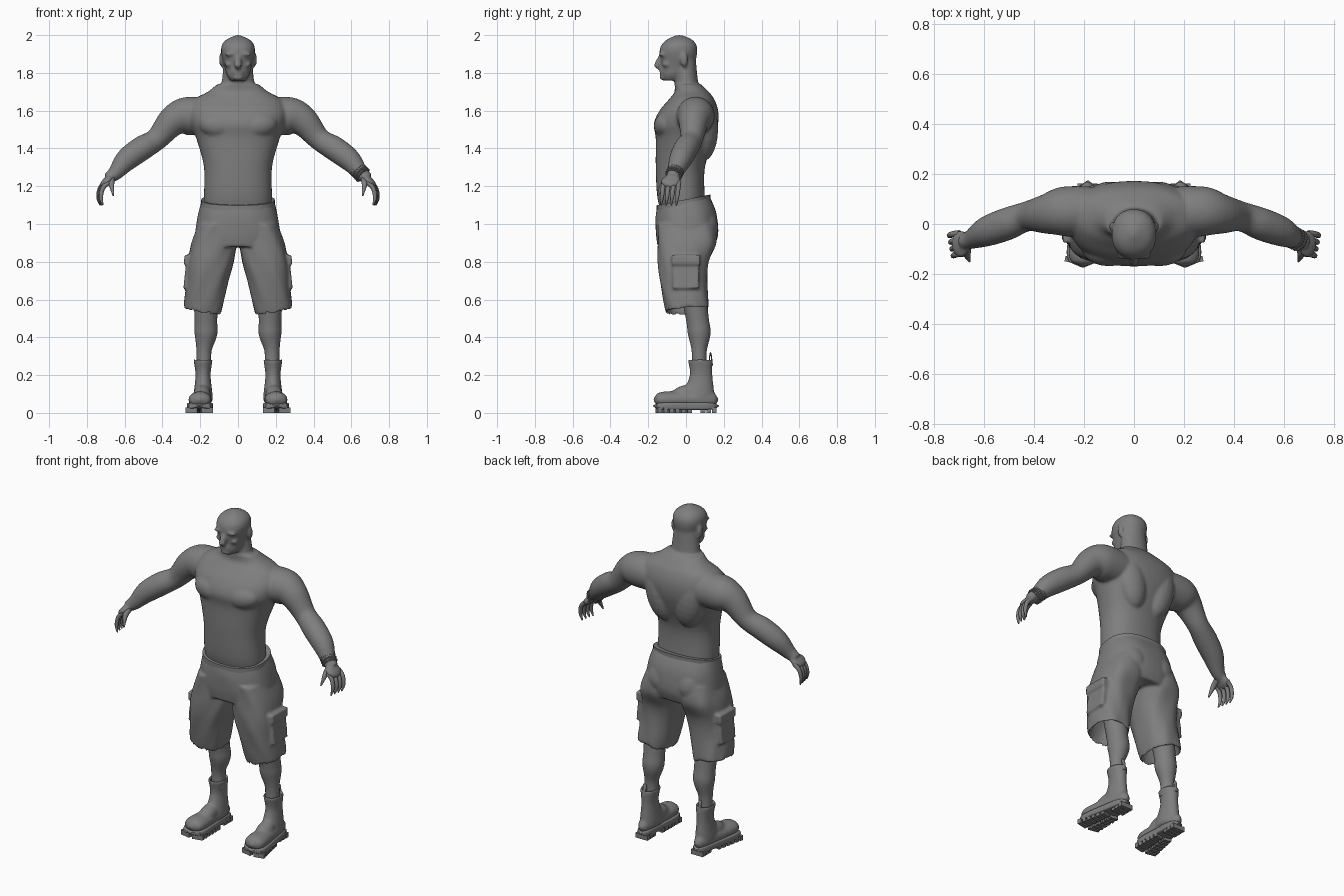
import bpy, bmesh, math
from mathutils import Vector, Matrix

default_cube = bpy.data.objects.get("Cube")
if default_cube:
    bpy.data.objects.remove(default_cube, do_unlink=True)

GREY = (.21, .21, .21, 1)
grey = bpy.data.materials.new("plain grey")
grey.use_nodes = True
grey.diffuse_color = GREY
grey.node_tree.nodes["Principled BSDF"].inputs["Base Color"].default_value = GREY

RIGHTWARD, BACKWARD, UPWARD = Vector((1, 0, 0)), Vector((0, 1, 0)), Vector((0, 0, 1))
VOXEL = .008
SIDES = {"left": 1, "right": -1}


def blend_rows(rows, steps):
    """Add rows between the given ones along a smooth curve."""
    rows = [Vector(row) for row in rows]
    result = []
    for index, (start, end) in enumerate(zip(rows, rows[1:])):
        leaving = (end - rows[max(index - 1, 0)]) / 2
        arriving = (rows[min(index + 2, len(rows) - 1)] - start) / 2
        for step in range(steps):
            t = step / steps
            ease = t * t * (3 - 2 * t)
            result.append(start.lerp(end, ease) + leaving * t * (1 - t) ** 2
                          - arriving * t * t * (1 - t))
    return result + [rows[-1]]


def loft(part, rows, side=RIGHTWARD, normal=None, power=2, count=32, steps=5, mirror=1, ripple=0):
    """Closed skin through rings given as (x, y, z, half width, half depth)."""
    rows = blend_rows(rows, steps)
    rings = []
    for index, row in enumerate(rows):
        centre = row.xyz if len(row) == 3 else Vector(row[:3])
        before, after = rows[max(index - 1, 0)], rows[min(index + 1, len(rows) - 1)]
        along = normal or (Vector(after[:3]) - Vector(before[:3])).normalized()
        across = (side - along * side.dot(along)).normalized()
        depth = along.cross(across)
        ring = []
        for corner in range(count):
            angle = math.tau * corner / count
            cosine, sine = math.cos(angle), math.sin(angle)
            fold = 1 + ripple * math.sin(5 * angle + 14 * centre.z) * math.cos(9 * centre.z + 2 * angle)
            wide = math.copysign(abs(cosine) ** (2 / power), cosine) * max(row[3], VOXEL / 4)
            deep = math.copysign(abs(sine) ** (2 / power), sine) * max(row[4], VOXEL / 4)
            point = centre + (across * wide + depth * deep) * fold
            ring.append(part.verts.new((point.x * mirror, point.y, point.z)))
        rings.append(ring)
    for lower, upper in zip(rings, rings[1:]):
        for corner in range(count):
            following = (corner + 1) % count
            part.faces.new((lower[corner], lower[following], upper[following], upper[corner]))
    part.faces.new(rings[0])
    part.faces.new(rings[-1])


def column(part, rows, offset=0, lean=0, **options):
    """Upright loft from (height, half width, front, back) rows."""
    loft(part, [(offset + lean * height, (front + back) / 2, height, half, (back - front) / 2)
                for height, half, front, back in rows], normal=UPWARD, **options)


def tube(part, rows, **options):
    """Round limb from (x, y, z, radius) rows."""
    loft(part, [(*row, row[-1]) for row in rows], **options)


def placed(at, size, turn, axis):
    return Matrix.Translation(at) @ Matrix.Rotation(turn, 4, axis) @ Matrix.Diagonal((*size, 1))


def blob(part, at, size, turn=0, axis='Y'):
    bmesh.ops.create_uvsphere(part, u_segments=20, v_segments=12, radius=1,
                              matrix=placed(at, size, turn, axis))


def blob_pair(part, at, size, turn=0):
    for sign in SIDES.values():
        blob(part, (sign * at[0], at[1], at[2]), size, sign * turn)


def block(part, at, size, turn=0, axis='Y'):
    bmesh.ops.create_cube(part, size=2, matrix=placed(at, size, turn, axis))


def finish(name, part, fuse=False, relax=5):
    bmesh.ops.recalc_face_normals(part, faces=part.faces)
    mesh = bpy.data.meshes.new(name)
    part.to_mesh(mesh)
    part.free()
    mesh.materials.append(grey)
    made = bpy.data.objects.new(name, mesh)
    bpy.context.collection.objects.link(made)
    bpy.ops.object.select_all(action='DESELECT')
    made.select_set(True)
    bpy.context.view_layer.objects.active = made
    if fuse:
        remesh = made.modifiers.new("fuse volumes", 'REMESH')
        remesh.mode = 'VOXEL'
        remesh.voxel_size = VOXEL
        remesh.use_smooth_shade = True
        soften = made.modifiers.new("soften", 'SMOOTH')
        soften.iterations = relax
    else:
        bpy.ops.object.shade_smooth_by_angle(angle=math.radians(40))


# Torso and neck
skin = bmesh.new()
column(skin, [(1, .17, -.11, .11), (1.13, .18, -.15, .1), (1.3, .18, -.16, .1),
              (1.45, .22, -.16, .15), (1.53, .25, -.17, .17), (1.6, .26, -.14, .17),
              (1.66, .23, -.09, .15), (1.7, .16, -.06, .12), (1.74, .11, -.06, .08)],
       power=2.3, count=48)
column(skin, [(1.6, .11, -.06, .12), (1.72, .09, -.06, .07), (1.9, .07, -.06, .05)])
blob_pair(skin, at=(.1, -.1, 1.52), size=(.11, .07, .07), turn=-.15)
blob_pair(skin, at=(.1, .09, 1.5), size=(.09, .08, .17), turn=.2)

# Head and face
column(skin, [(1.76, .04, -.12, -.04), (1.79, .06, -.13, 0), (1.83, .07, -.13, .04),
              (1.92, .09, -.14, .06), (1.97, .07, -.11, .04), (2, .01, -.05, -.02)], power=2.2)
column(skin, [(1.9, .01, -.14, -.12), (1.84, .02, -.17, -.13), (1.82, .01, -.15, -.13)], count=16)
for height in (1.81, 1.795):
    blob(skin, at=(0, -.125, height), size=(.03, .015, VOXEL))
blob(skin, at=(0, -.12, 1.775), size=(.03, .02, .015))
blob_pair(skin, at=(.036, -.125, 1.9), size=(.035, .02, .01), turn=.1)
blob_pair(skin, at=(.05, -.1, 1.845), size=(.02, .025, .016))
blob_pair(skin, at=(.035, -.12, 1.876), size=(.015, .01, .006))
blob_pair(skin, at=(.088, -.01, 1.87), size=(.012, .02, .04))

# Arms and palms
for sign in SIDES.values():
    tube(skin, [(.17, .05, 1.57, .1), (.28, .05, 1.57, .1), (.35, .04, 1.54, .08),
                (.43, .03, 1.45, .06), (.51, 0, 1.4, .065), (.59, -.03, 1.34, .06),
                (.65, -.06, 1.27, .04), (.69, -.07, 1.24, .03)], side=BACKWARD, mirror=sign)
    blob(skin, at=(sign * .695, -.08, 1.225), size=(.045, .055, .022), turn=sign * .7)
finish("body_skin", skin, fuse=True)

# Curled fingers, then the thumb
for label, sign in SIDES.items():
    hand = bmesh.new()
    for finger in range(4):
        y = -.04 - finger * .027
        x = .72 - finger * .005
        curl = [(-.02, 1.22, .013), (.01, 1.19, .012), (.02, 1.14, .01), (.01, 1.1, .004)]
        tube(hand, [(x + reach, y + (height - 1.2) / 9, height, radius)
                    for reach, height, radius in curl], side=BACKWARD, count=12, mirror=sign)
    tube(hand, [(.67, -.08, 1.24, .02), (.67, -.12, 1.21, .015), (.66, -.15, 1.15, .004)],
         side=BACKWARD, count=12, mirror=sign)
    finish(label + "_fingers", hand)

# Beaded bands on the left wrist
beads = bmesh.new()
along = Vector((.1, -.05, -.1)).normalized()
across = (BACKWARD - along * BACKWARD.dot(along)).normalized()
depth = along.cross(across)
for band in range(4):
    centre = Vector((.65, -.06, 1.27)) + along * VOXEL * (2 * band - 4)
    for bead in range(22):
        angle = math.tau * bead / 22
        around = across * math.cos(angle) + depth * math.sin(angle)
        bmesh.ops.create_icosphere(beads, subdivisions=1, radius=.007,
                                   matrix=Matrix.Translation(centre + around * .04))
finish("wrist_beads", beads)

# Baggy shorts with hollow legs and side pockets
shorts = bmesh.new()
column(shorts, [(1.13, .19, -.15, .12), (1.05, .21, -.16, .16), (.95, .225, -.16, .17),
                (.88, .22, -.15, .15)], power=2.4, count=48, ripple=.01)
for sign in SIDES.values():
    column(shorts, [(1, .1, -.15, .15), (.9, .12, -.15, .16), (.8, .12, -.15, .12),
                    (.7, .11, -.14, .11), (.55, .1, -.11, .12), (.55, .09, -.1, .11),
                    (.7, .08, -.08, .08)],
           offset=.28, lean=-.17, power=2.5, count=40, mirror=sign, ripple=.025)
    block(shorts, at=(sign * .25, 0, .74), size=(.03, .07, .09), turn=sign * -.1)
    block(shorts, at=(sign * .255, 0, .81), size=(.03, .075, .025), turn=sign * -.1)
blob_pair(shorts, at=(.09, .09, .98), size=(.09, .08, .09))
for vert in shorts.verts:
    spot = vert.co
    if spot.z > 1:
        spot.z += 1.6 * spot.y * (spot.z - 1)
    elif spot.z < .7:
        spot.z += (.7 - spot.z) * (abs(spot.x) - .17 + spot.y / 2)
finish("shorts", shorts, fuse=True, relax=3)

# Sloping waistband
waistband = bmesh.new()
column(waistband, [(1.1, .195, -.155, .13), (1.13, .195, -.155, .13)], power=2.4, count=48)
for vert in waistband.verts:
    vert.co.z += vert.co.y / 5
finish("waistband", waistband)


def foot_rows(width, height, thickness):
    """Heel-to-toe outline, widening to the toe and rounded at both ends."""
    for step in range(17):
        t = step / 16
        rounding = math.sqrt(1 - abs(2 * t - 1) ** 6)
        yield (.185 + .02 * t, .175 - .35 * t, height, width * (1 + t) * rounding,
               thickness * rounding)


for label, sign in SIDES.items():
    # Calf
    calf = bmesh.new()
    tube(calf, [(.17, .03, .7, .07), (.17, .06, .5, .06), (.17, .07, .42, .06),
                (.18, .07, .33, .04), (.18, .07, .24, .04)], mirror=sign)
    finish(label + "_calf", calf)

    # Boot with an open shaft
    boot = bmesh.new()
    column(boot, [(.24, .03, .03, .12), (.28, .04, .02, .13), (.28, .05, .01, .14),
                  (.2, .04, .02, .14), (.1, .05, -.02, .15), (.06, .05, -.03, .15)],
           offset=.185, mirror=sign)
    loft(boot, foot_rows(width=.035, height=.07, thickness=.045), steps=1, mirror=sign)
    blob(boot, at=(sign * .19, -.01, .1), size=(.045, .08, .045), turn=.3, axis='X')
    finish(label + "_boot", boot, fuse=True)

    # Pull loop behind the shaft
    loop = bmesh.new()
    loft(loop, [(.185, .14, .25, .01, .003), (.185, .13, .32, .01, .003),
                (.185, .12, .25, .01, .003)], count=12, mirror=sign)
    finish(label + "_boot_loop", loop)

    # Chunky sole with heel bars and tread lugs
    sole = bmesh.new()
    loft(sole, foot_rows(width=.039, height=.036, thickness=.02), normal=BACKWARD,
         power=6, steps=1, mirror=sign)
    for bar in range(3):
        block(sole, at=(sign * .186, .09 + bar * .03, .014), size=(.04, .012, .014))
    for lug in range(6):
        half = .03 + lug * .002
        for edge in (half, -half):
            block(sole, at=(sign * (.19 + lug * .003) + edge, .015 - lug * .032, .014),
                  size=(half * .8, .011, .014), turn=math.copysign(.2, edge), axis='Z')
    finish(label + "_sole", sole)
